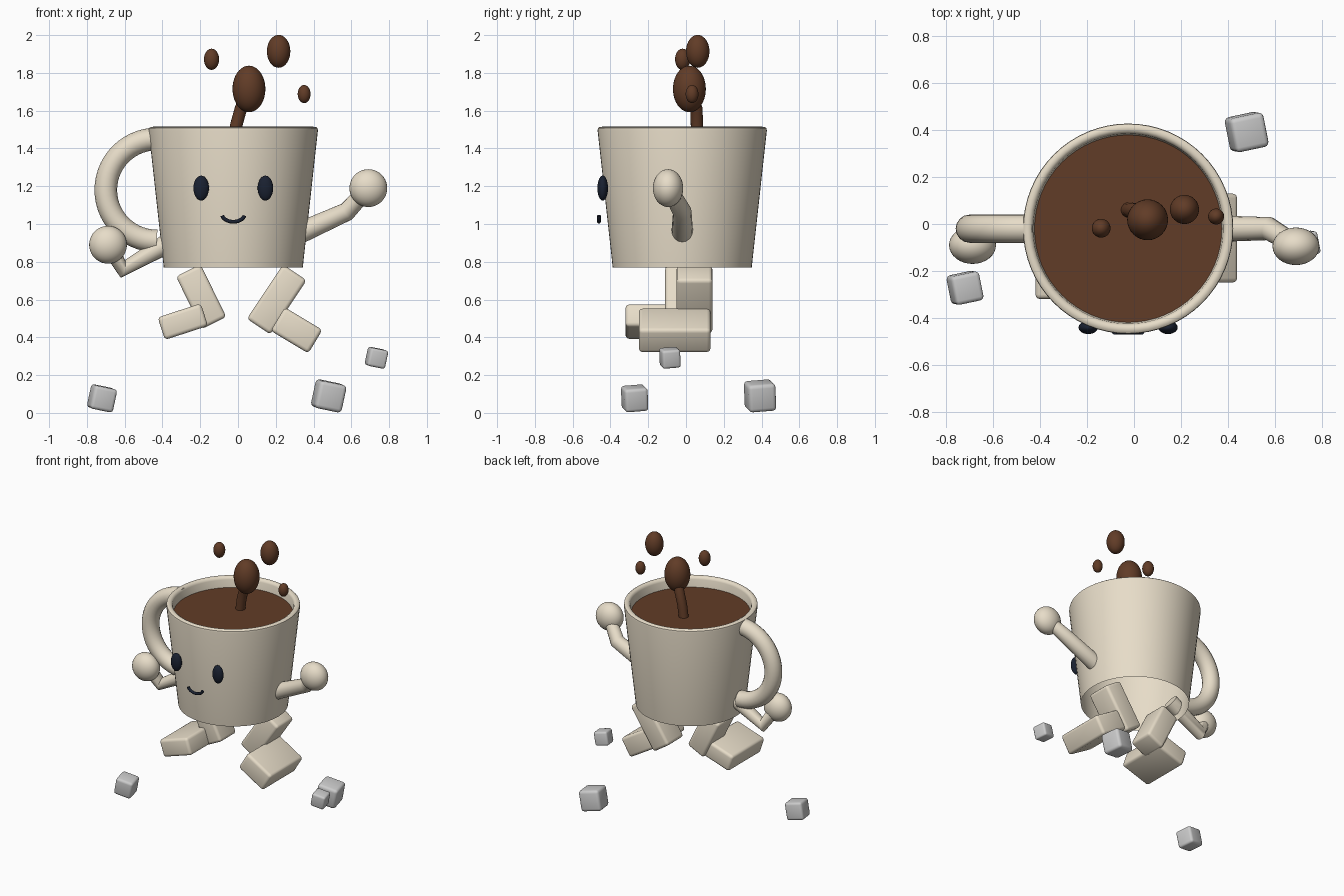
import bpy, bmesh
from math import radians, pi, sin, cos, atan2

if "Cube" in bpy.data.objects:
    bpy.data.objects.remove(bpy.data.objects["Cube"])


def mat(name, c):
    m = bpy.data.materials.new(name)
    m.diffuse_color = (*c, 1)
    m.use_nodes = True
    m.node_tree.nodes["Principled BSDF"].inputs["Base Color"].default_value = m.diffuse_color
    return m


CREAM = mat("cream", (0.80, 0.72, 0.58))
COFFEE = mat("coffee", (0.12, 0.045, 0.02))
DARK = mat("dark", (0.01, 0.015, 0.03))
WHITE = mat("white", (0.85, 0.85, 0.85))
CX, CY = -0.025, -0.02


def finish(ob, name, m, angle=40):
    ob.name = name
    ob.data.materials.append(m)
    bpy.ops.object.select_all(action='DESELECT')
    ob.select_set(True)
    bpy.context.view_layer.objects.active = ob
    bpy.ops.object.shade_smooth_by_angle(angle=radians(angle))
    return ob


def lathe(name, profile, m, n=64):
    bm = bmesh.new()
    rings = [[bm.verts.new((CX + r * cos(2 * pi * i / n), CY + r * sin(2 * pi * i / n), z))
              for i in range(n)] for r, z in profile]
    for a, b in zip(rings, rings[1:]):
        for i in range(n):
            j = (i + 1) % n
            bm.faces.new((a[i], a[j], b[j], b[i]))
    me = bpy.data.meshes.new(name)
    bm.to_mesh(me)
    bm.free()
    ob = bpy.data.objects.new(name, me)
    bpy.context.collection.objects.link(ob)
    return finish(ob, name, m)


def ball(name, loc, size, m):
    bpy.ops.mesh.primitive_uv_sphere_add(segments=32, ring_count=20, location=loc)
    ob = bpy.context.object
    ob.scale = size
    return finish(ob, name, m, 60)


def tube(name, pts, depth, m, radii=None):
    cu = bpy.data.curves.new(name, 'CURVE')
    cu.dimensions = '3D'
    cu.bevel_depth = depth
    cu.bevel_resolution = 6
    cu.use_fill_caps = True
    sp = cu.splines.new('POLY')
    sp.points.add(len(pts) - 1)
    for i, p in enumerate(pts):
        sp.points[i].co = (*p, 1)
        sp.points[i].radius = radii[i] if radii else 1
    ob = bpy.data.objects.new(name, cu)
    bpy.context.collection.objects.link(ob)
    bpy.ops.object.select_all(action='DESELECT')
    ob.select_set(True)
    bpy.context.view_layer.objects.active = ob
    bpy.ops.object.convert(target='MESH')
    return finish(bpy.context.object, name, m, 45)


def box(name, loc, size, rot, m, bevel):
    bpy.ops.mesh.primitive_cube_add(size=1, location=loc, rotation=rot)
    ob = bpy.context.object
    ob.scale = size
    bpy.ops.object.transform_apply(location=False, rotation=False, scale=True)
    bv = ob.modifiers.new("bevel", 'BEVEL')
    bv.width = bevel
    bv.segments = 3
    bpy.ops.object.modifier_apply(modifier="bevel")
    return finish(ob, name, m, 35)


# Cup shell with rounded rim, open underneath
lathe("cup", [(0.368, 0.77), (0.448, 1.495), (0.446, 1.507), (0.437, 1.514), (0.422, 1.515),
              (0.410, 1.508), (0.405, 1.495), (0.395, 1.40)], CREAM)

# Coffee surface
bpy.ops.mesh.primitive_cylinder_add(vertices=64, radius=0.40, depth=0.03, location=(CX, CY, 1.425))
finish(bpy.context.object, "coffee_surface", COFFEE)

# Handle
tube("handle", [(-0.43 - 0.27 * sin(a), CY, 1.18 + 0.27 * cos(a))
                for a in [pi * i / 28 for i in range(29)]], 0.06, CREAM)

# Arms and hands
tube("left_arm", [(-0.35, -0.03, 0.91), (-0.61, -0.03, 0.762), (-0.685, -0.08, 0.89)],
     0.05, CREAM, [1.1, 0.95, 0.9])
tube("right_arm", [(0.32, -0.02, 0.95), (0.575, -0.02, 1.065), (0.69, -0.09, 1.19)],
     0.05, CREAM, [1.15, 1.0, 0.85])
ball("left_hand", (-0.688, -0.09, 0.89), (0.1, 0.08, 0.1), CREAM)
ball("right_hand", (0.69, -0.095, 1.19), (0.1, 0.08, 0.1), CREAM)

# Legs and feet
box("left_leg", (-0.195, -0.015, 0.615), (0.145, 0.19, 0.31), (0, -atan2(26, 53), 0), CREAM, 0.02)
box("right_leg", (0.205, 0.045, 0.60), (0.15, 0.19, 0.345), (0, atan2(36, 54), 0), CREAM, 0.02)
box("left_foot", (-0.292, -0.13, 0.483), (0.24, 0.38, 0.125), (0, radians(-18), 0), CREAM, 0.02)
box("right_foot", (0.31, -0.06, 0.437), (0.232, 0.38, 0.145), (0, radians(31), 0), CREAM, 0.02)

# Face
for side, x in (("left", -0.195), ("right", 0.145)):
    ball(side + "_eye", (x, -0.441, 1.19), (0.041, 0.028, 0.066), DARK)
tube("smile", [(CX + 0.06 * cos(a), -0.461, 1.052 + 0.04 * sin(a))
               for a in [pi + pi * (0.06 + 0.88 * i / 16) for i in range(17)]], 0.01, DARK)

# Splash
tube("splash_stream", [(-0.025, 0.06, 1.42), (-0.01, 0.058, 1.52), (0.015, 0.055, 1.61),
                       (0.05, 0.03, 1.70)], 0.033, COFFEE)
for i, (x, y, z, r, h) in enumerate([(0.058, 0.018, 1.715, 0.087, 0.123),
                                     (-0.14, -0.018, 1.872, 0.04, 0.056),
                                     (0.215, 0.062, 1.914, 0.062, 0.087),
                                     (0.35, 0.032, 1.688, 0.034, 0.048)]):
    ball("coffee_drop_%d" % i, (x, y, z), (r, r, h), COFFEE)

# Sugar cubes
for i, (x, y, z, s) in enumerate([(-0.72, -0.272, 0.077, 0.125), (0.48, 0.392, 0.09, 0.148),
                                  (0.733, -0.085, 0.292, 0.098)]):
    box("sugar_cube_%d" % i, (x, y, z), (s, s, s), (0.08, 0.2, 0.21), WHITE, s * 0.14)
